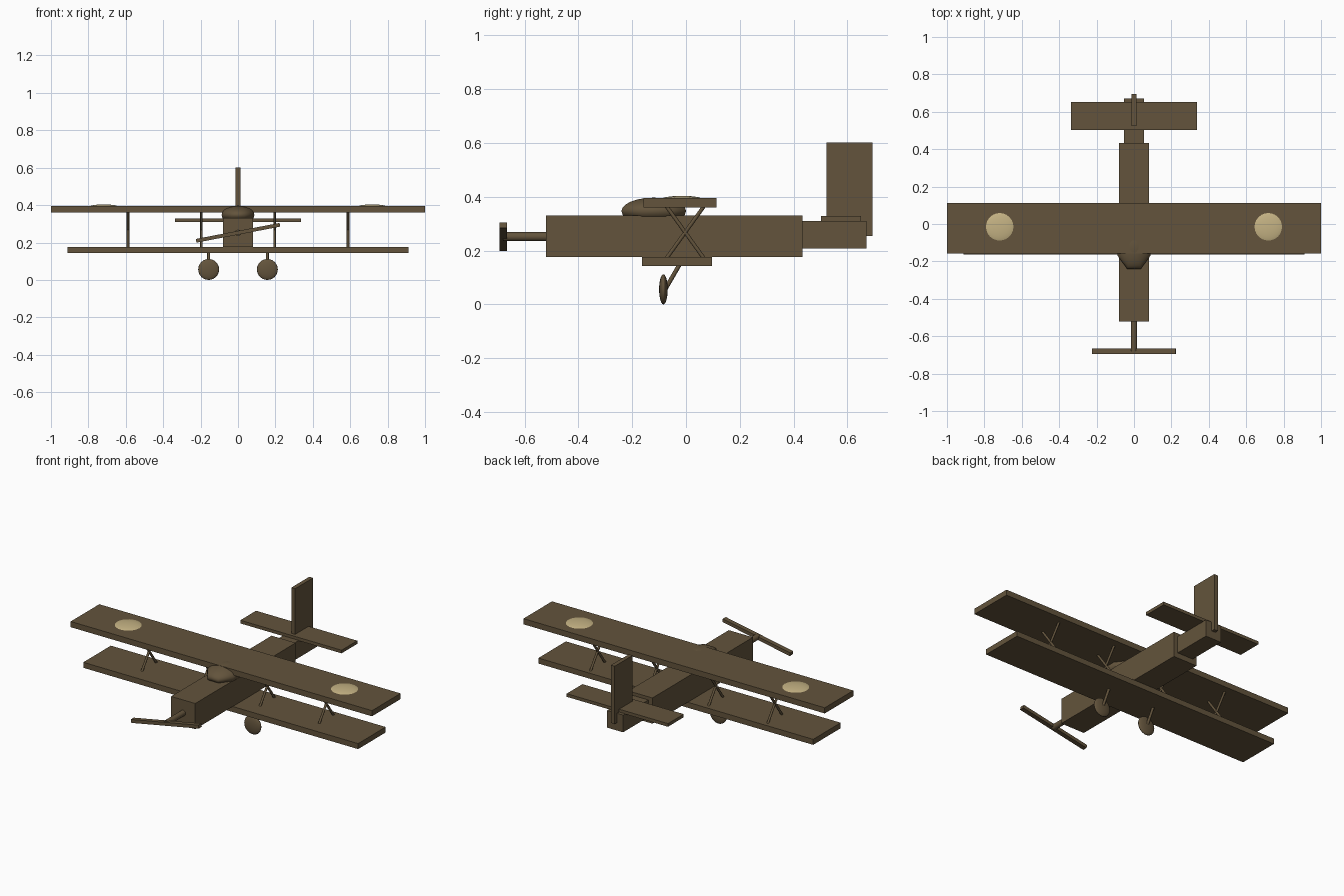
import bpy, math
from mathutils import Vector

if "Cube" in bpy.data.objects:
    bpy.data.objects.remove(bpy.data.objects["Cube"])


def material(name, color):
    m = bpy.data.materials.new(name)
    m.diffuse_color = (*color, 1)
    m.use_nodes = True
    m.node_tree.nodes["Principled BSDF"].inputs["Base Color"].default_value = m.diffuse_color
    return m


BROWN = material("dark_brown", (0.125, 0.088, 0.045))
TAN = material("pale_tan", (0.56, 0.45, 0.23))


def finish(name, mat):
    ob = bpy.context.object
    ob.name = name
    ob.data.materials.append(mat)
    return ob


def box(name, x, y, z, mat=BROWN):
    """Box from (min, max) ranges."""
    lo, hi = Vector((x[0], y[0], z[0])), Vector((x[1], y[1], z[1]))
    bpy.ops.mesh.primitive_cube_add(size=1, location=(lo + hi) / 2)
    ob = finish(name, mat)
    ob.scale = hi - lo
    return ob


def rod(name, a, b, r, sides=8):
    a, b = Vector(a), Vector(b)
    bpy.ops.mesh.primitive_cylinder_add(vertices=sides, radius=r, depth=(b - a).length,
                                        location=(a + b) / 2)
    ob = finish(name, BROWN)
    ob.rotation_euler = (b - a).to_track_quat('Z', 'Y').to_euler()
    bpy.ops.object.shade_smooth_by_angle(angle=math.radians(50))
    return ob


def ellipsoid(name, center, radii, mat=BROWN, seg=24, rings=12, spin=0):
    bpy.ops.mesh.primitive_uv_sphere_add(segments=seg, ring_count=rings, radius=1,
                                         location=center)
    ob = finish(name, mat)
    if spin:
        for v in ob.data.vertices:
            c, s = math.cos(spin), math.sin(spin)
            v.co = (c * v.co.x - s * v.co.y, s * v.co.x + c * v.co.y, v.co.z)
    ob.scale = radii
    bpy.ops.object.shade_smooth()
    return ob


# Body
box("fuselage", (-0.08, 0.08), (-0.52, 0.433), (0.176, 0.33))
box("tail_boom", (-0.053, 0.053), (0.42, 0.672), (0.208, 0.311))
ellipsoid("cockpit_dome", (0, -0.12, 0.347), (0.095, 0.13, 0.05),
          seg=8, rings=12, spin=math.pi / 8)

# Wings
box("upper_wing", (-1, 1), (-0.158, 0.113), (0.361, 0.395))
box("lower_wing", (-0.912, 0.912), (-0.164, 0.097), (0.143, 0.176))

# Tail surfaces
box("tail_fin", (-0.0125, 0.0125), (0.523, 0.694), (0.255, 0.602))
box("tailplane", (-0.336, 0.336), (0.502, 0.651), (0.309, 0.328))

# Propeller
rod("propeller_shaft", (0, -0.68, 0.252), (0, -0.5, 0.252), 0.017, 12)
prop = box("propeller", (-0.228, 0.228), (-0.694, -0.666), (0.242, 0.262))
prop.rotation_euler.y = -math.radians(10.8)

for side, s in (("left", -1), ("right", 1)):
    # Crossed wing struts
    for where, x in (("inner", 0.196), ("outer", 0.588)):
        for tag, d in (("a", 1), ("b", -1)):
            rod(f"{side}_{where}_strut_{tag}", (s * x, -0.003 - d * 0.072, 0.168),
                (s * x, -0.003 + d * 0.072, 0.368), 0.007)
    # Landing gear
    rod(f"{side}_gear_leg", (s * 0.157, -0.075, 0.06), (s * 0.157, -0.02, 0.155), 0.008)
    ellipsoid(f"{side}_wheel", (s * 0.157, -0.084, 0.056), (0.056, 0.016, 0.056))
    # Raised wing disc
    ellipsoid(f"{side}_wing_disc", (s * 0.718, -0.015, 0.386), (0.085, 0.085, 0.018), TAN)
